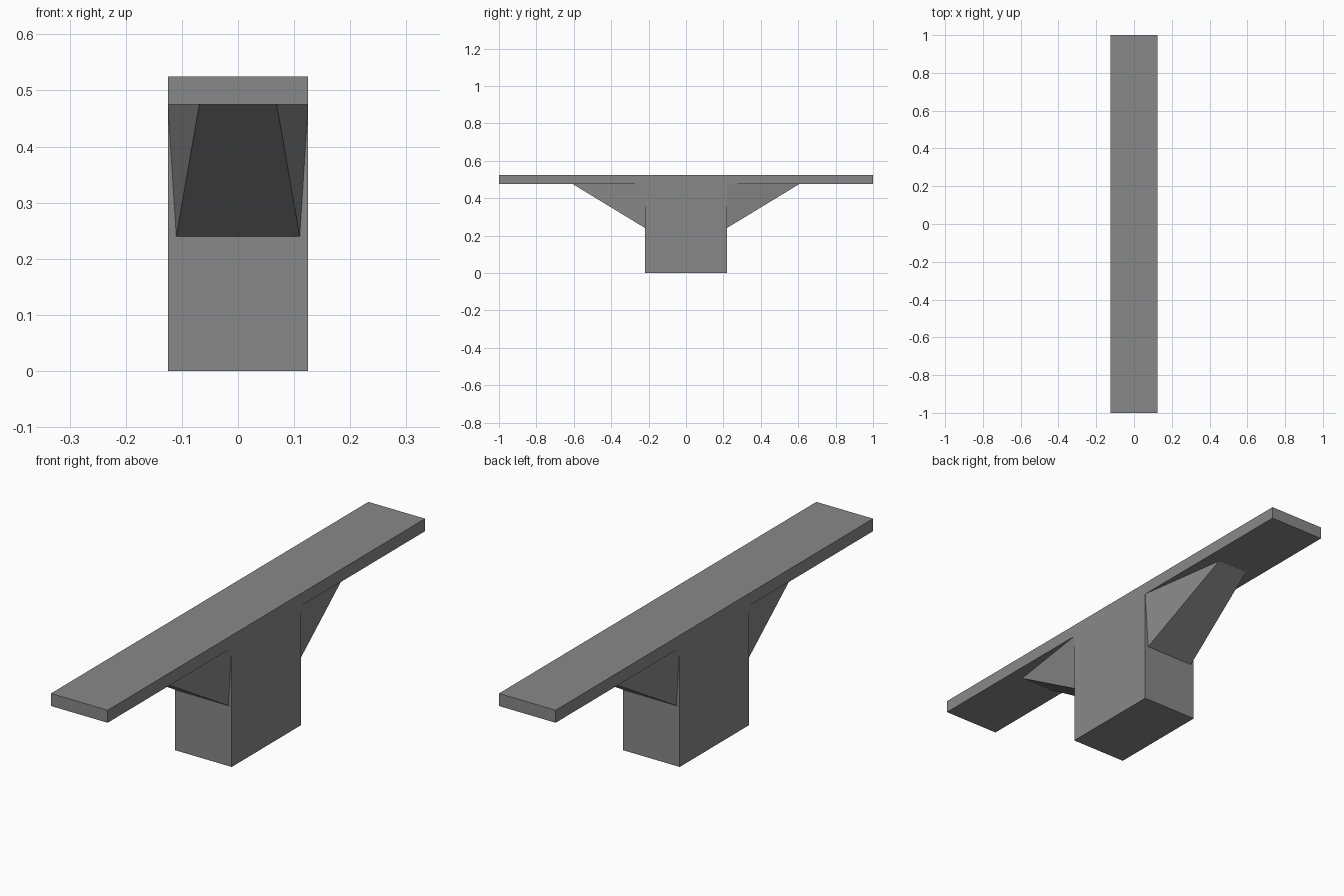
import bpy, bmesh

if "Cube" in bpy.data.objects:
    bpy.data.objects.remove(bpy.data.objects["Cube"])

SEAT_Y, HALF_X = 1.0, 0.125
Z_UNDER, Z_TOP = 0.475, 0.525
POST_Y = 0.218

grey = bpy.data.materials.new("stone grey")
grey.diffuse_color = (0.25, 0.25, 0.25, 1)
grey.use_nodes = True
grey.node_tree.nodes["Principled BSDF"].inputs["Base Color"].default_value = grey.diffuse_color


def finish(name, bm):
    bmesh.ops.recalc_face_normals(bm, faces=bm.faces)
    mesh = bpy.data.meshes.new(name)
    bm.to_mesh(mesh)
    bm.free()
    mesh.materials.append(grey)
    obj = bpy.data.objects.new(name, mesh)
    bpy.context.collection.objects.link(obj)
    return obj


# Seat slab and pedestal: one T-shaped profile extruded across the width
half = [(POST_Y, 0), (POST_Y, Z_UNDER), (SEAT_Y, Z_UNDER), (SEAT_Y, Z_TOP)]
profile = half + [(-y, z) for y, z in reversed(half)]
bm = bmesh.new()
face = bm.faces.new([bm.verts.new((-HALF_X, y, z)) for y, z in profile])
ext = bmesh.ops.extrude_face_region(bm, geom=[face], use_keep_orig=True)
moved = [v for v in ext["geom"] if isinstance(v, bmesh.types.BMVert)]
bmesh.ops.translate(bm, verts=moved, vec=(2 * HALF_X, 0, 0))
finish("seat_and_pedestal", bm)

# Tapered brace under each end: inner top, inner bottom, outer tip
for name, s in (("front_brace", -1), ("back_brace", 1)):
    bm = bmesh.new()
    corners = [(HALF_X, POST_Y, Z_UNDER), (0.11, POST_Y, 0.24), (0.069, 0.605, Z_UNDER)]
    left = [bm.verts.new((-x, s * y, z)) for x, y, z in corners]
    right = [bm.verts.new((x, s * y, z)) for x, y, z in corners]
    bm.faces.new(left)
    bm.faces.new(right)
    # Sloping underside only; the other sides touch the pedestal and seat
    bm.faces.new((left[1], left[2], right[2], right[1]))
    bm.faces.new((left[0], left[1], right[1], right[0]))
    bm.faces.new((left[2], left[0], right[0], right[2]))
    finish(name, bm)
